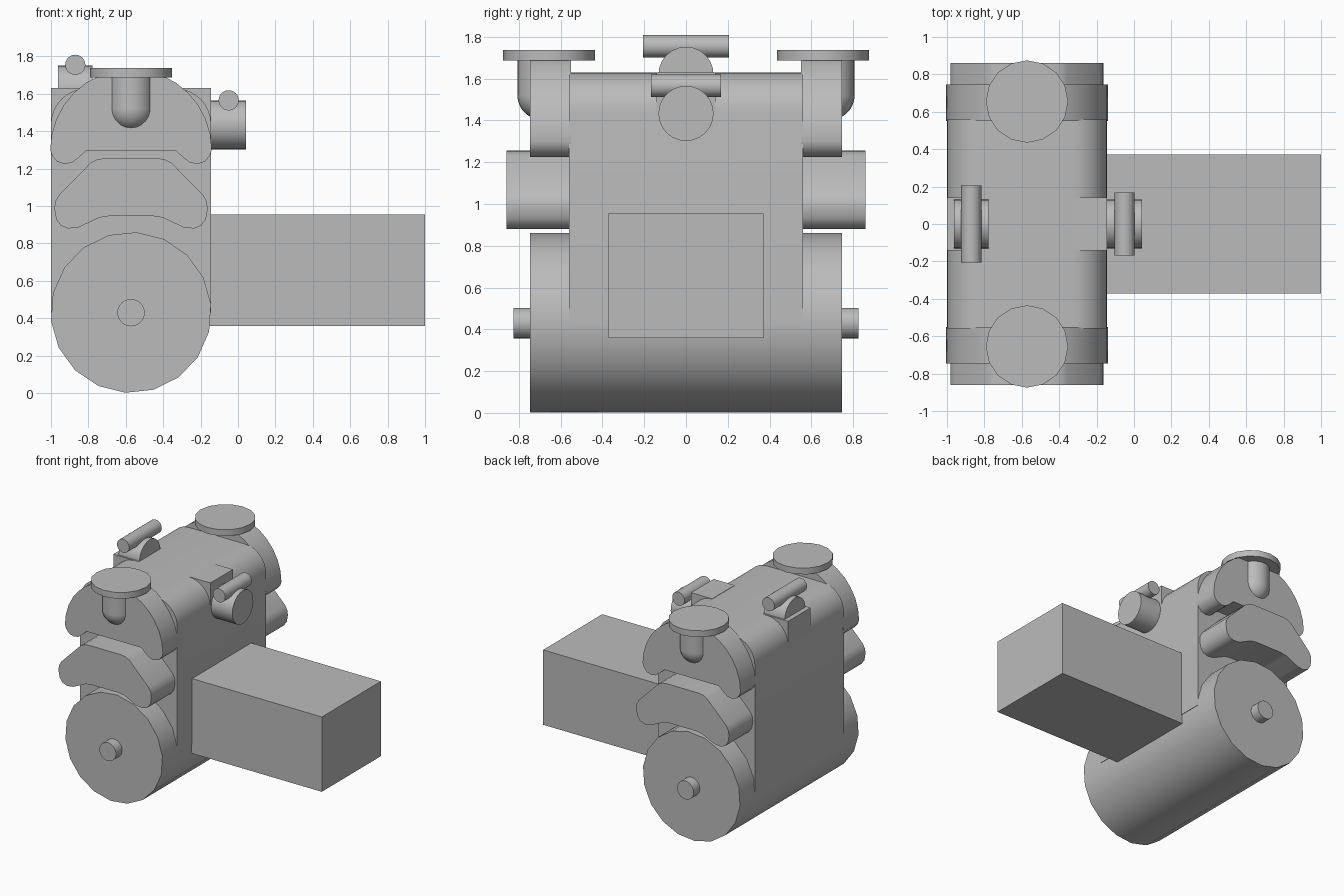
import bpy, bmesh, math

if "Cube" in bpy.data.objects:
    bpy.data.objects.remove(bpy.data.objects["Cube"])

grey = bpy.data.materials.new("plain grey")
grey.diffuse_color = (0.5, 0.5, 0.5, 1)
grey.use_nodes = True
grey.node_tree.nodes["Principled BSDF"].inputs["Base Color"].default_value = grey.diffuse_color
CX = -0.572   # centre line of the casing
R = 0.428     # half width of the casing


def finish(name, bm):
    bmesh.ops.recalc_face_normals(bm, faces=bm.faces)
    mesh = bpy.data.meshes.new(name)
    bm.to_mesh(mesh)
    bm.free()
    mesh.materials.append(grey)
    ob = bpy.data.objects.new(name, mesh)
    bpy.context.collection.objects.link(ob)
    bpy.context.view_layer.objects.active = ob
    ob.select_set(True)
    bpy.ops.object.shade_smooth_by_angle(angle=math.radians(35))
    ob.select_set(False)
    return ob


def extrude(name, profile, y0, y1):
    """Solid from an (x, z) outline pulled along y."""
    bm = bmesh.new()
    face = bm.faces.new([bm.verts.new((x, y0, z)) for x, z in profile])
    out = bmesh.ops.extrude_face_region(bm, geom=[face])
    for v in out["geom"]:
        if isinstance(v, bmesh.types.BMVert):
            v.co.y = y1
    return finish(name, bm)


def box(name, x0, x1, y, z0, z1):
    return extrude(name, [(x0, z0), (x1, z0), (x1, z1), (x0, z1)], -y, y)


def arc(cx, cz, r, a0, a1, n):
    angles = [math.radians(a0 + (a1 - a0) * i / n) for i in range(n + 1)]
    return [(cx + r * math.cos(a), cz + r * math.sin(a)) for a in angles]


def cylinder(name, centre, r, length, axis, sides=24):
    bm = bmesh.new()
    bmesh.ops.create_cone(bm, cap_ends=True, segments=sides, radius1=r,
                          radius2=r, depth=length)
    ob = finish(name, bm)
    ob.location = centre
    if axis == "x":
        ob.rotation_euler = (0, math.pi / 2, 0)
    elif axis == "y":
        ob.rotation_euler = (math.pi / 2, 0, 0)
    return ob


# Casing with rounded shoulders, running down into the drum
shoulder = 0.19
casing = [(CX - R, 0.43), (CX + R, 0.43)]
casing += arc(CX + R - shoulder, 1.628 - shoulder, shoulder, 0, 90, 8)
casing += arc(CX - R + shoulder, 1.628 - shoulder, shoulder, 90, 180, 8)
extrude("casing", casing, -0.56, 0.56)

# Lower drum and its shaft
extrude("lower_drum", arc(CX, 0.431, 0.43, -94, 246, 17), -0.747, 0.747)
cylinder("drum_shaft", (CX, 0, 0.43), 0.073, 1.65, "y")

# Side duct
box("side_duct", -0.16, 1.0, 0.372, 0.358, 0.955)

# Half outlines of the end parts, as offsets from the centre line
cap_half = arc(0, 1.3, 0.432, 90, 0, 8)[1:]
cap_half += [(0.422, 1.27), (0.395, 1.237), (0.355, 1.225),
             (0.315, 1.232), (0.285, 1.255), (0.24, 1.295)]
lobe_half = [(0.14, 1.255), (0.18, 1.25), (0.215, 1.232), (0.385, 1.06),
             (0.405, 1.025), (0.41, 0.985), (0.4, 0.93), (0.375, 0.895),
             (0.335, 0.88), (0.28, 0.886), (0.17, 0.938), (0.12, 0.946)]


def mirrored(half):
    return ([(CX + x, z) for x, z in half]
            + [(CX - x, z) for x, z in reversed(half)])


for side, label in ((-1, "front"), (1, "back")):
    extrude(label + "_cap", [(CX, 1.732)] + mirrored(cap_half),
            side * 0.55, side * 0.747)
    extrude(label + "_lobe", mirrored(lobe_half), side * 0.5, side * 0.86)
    # Elbow pipe with a rounded foot, topped by a flange
    cylinder(label + "_pipe", (CX, side * 0.69, 1.61), 0.117, 0.18, "z")
    bm = bmesh.new()
    bmesh.ops.create_uvsphere(bm, u_segments=24, v_segments=16, radius=0.117)
    finish(label + "_pipe_foot", bm).location = (CX, side * 0.69, 1.52)
    cylinder(label + "_flange", (CX, side * 0.655, 1.712), 0.22, 0.05, "z", 16)

# Square corner blocks at the shoulders
box("left_corner_block", -1.0, -0.78, 0.142, 1.4, 1.63)
box("right_corner_block", -0.33, -0.144, 0.142, 1.4, 1.63)

# Round bosses and the bars lying on them
cylinder("top_boss", (-0.87, 0, 1.62), 0.132, 0.184, "x")
cylinder("top_bar", (-0.87, 0, 1.755), 0.054, 0.41, "y")
cylinder("side_boss", (-0.06, 0, 1.433), 0.132, 0.205, "x")
cylinder("side_bar", (-0.05, 0, 1.565), 0.054, 0.335, "y")
